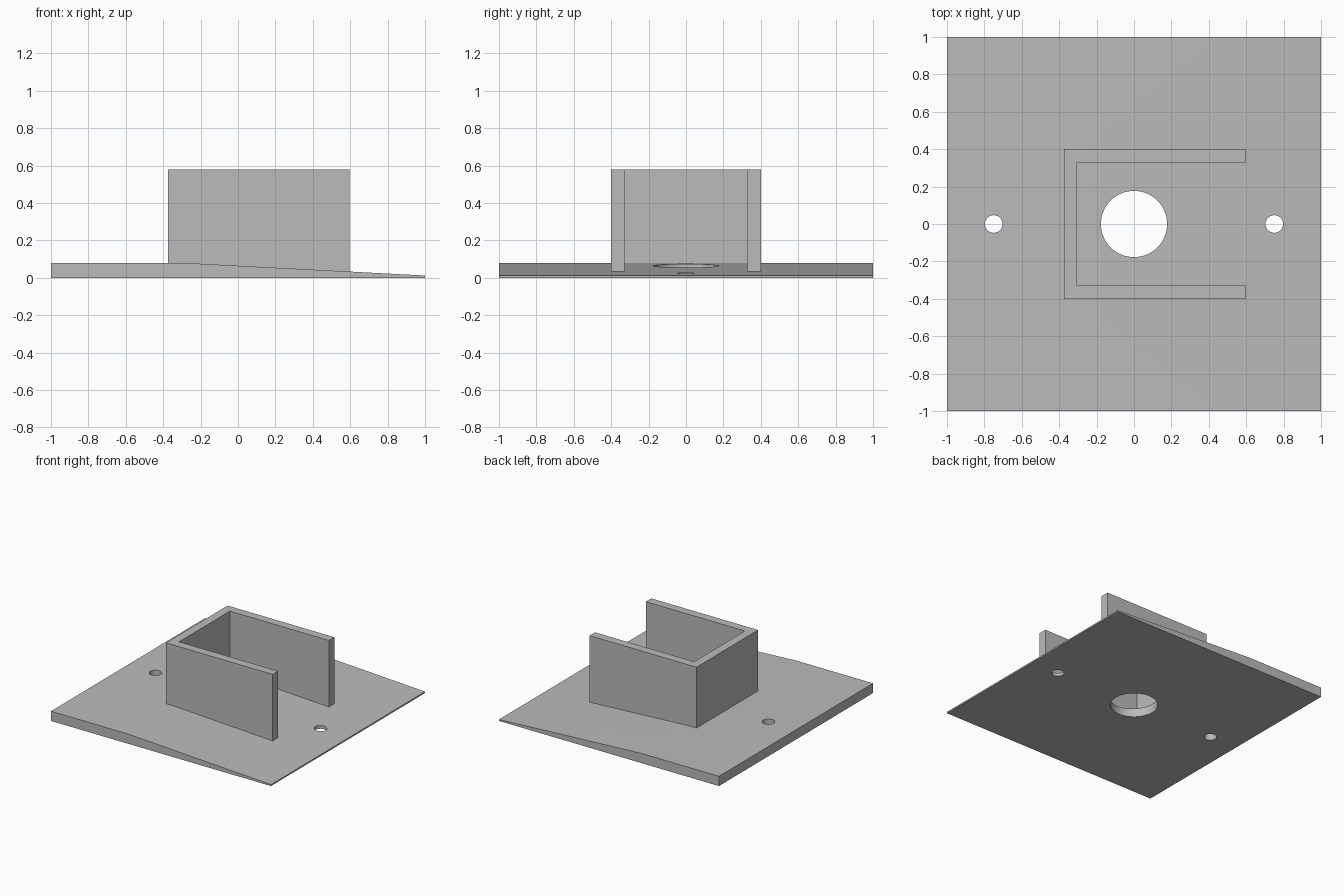
import bpy
import bmesh
from mathutils import Vector

cube = bpy.data.objects.get("Cube")
if cube:
    bpy.data.objects.remove(cube, do_unlink=True)

grey = bpy.data.materials.new("plain grey")
grey.use_nodes = True
colour = (0.5, 0.5, 0.5, 1)
grey.diffuse_color = colour
grey.node_tree.nodes["Principled BSDF"].inputs["Base Color"].default_value = colour


def extrude_profile(name, points, direction):
    """Make a solid by sweeping a flat outline along a direction."""
    bm = bmesh.new()
    face = bm.faces.new([bm.verts.new(p) for p in points])
    swept = bmesh.ops.extrude_face_region(bm, geom=[face])["geom"]
    verts = [v for v in swept if isinstance(v, bmesh.types.BMVert)]
    bmesh.ops.translate(bm, verts=verts, vec=Vector(direction))
    bmesh.ops.recalc_face_normals(bm, faces=bm.faces)
    mesh = bpy.data.meshes.new(name)
    bm.to_mesh(mesh)
    bm.free()
    mesh.materials.append(grey)
    obj = bpy.data.objects.new(name, mesh)
    bpy.context.collection.objects.link(obj)
    return obj


# Base plate: level on one side, tapering to a thin edge on the other
side = [(-1, 0), (1, 0), (1, 0.012), (-0.3, 0.08), (-1, 0.08)]
plate = extrude_profile("base_plate", [(x, -1, z) for x, z in side], (0, 2, 0))

# Round through holes: a large centre opening and two screw holes
for name, x, radius in (("centre_hole", 0, 0.177),
                        ("left_screw_hole", 0.75, 0.047),
                        ("right_screw_hole", -0.75, 0.047)):
    bpy.ops.mesh.primitive_cylinder_add(vertices=64, radius=radius, depth=1,
                                        location=(x, 0, 0))
    cutter = bpy.context.object
    cutter.name = name + "_cutter"
    cutter.data.materials.append(grey)
    cutter.hide_render = True
    cutter.hide_set(True)
    cut = plate.modifiers.new(name, "BOOLEAN")
    cut.operation = "DIFFERENCE"
    cut.solver = "EXACT"
    cut.object = cutter

# Bake the holes and drop the cutters
bpy.context.view_layer.update()
graph = bpy.context.evaluated_depsgraph_get()
baked = bpy.data.meshes.new_from_object(plate.evaluated_get(graph))
cutters = [m.object for m in plate.modifiers]
plate.modifiers.clear()
plate.data = baked
for cutter in cutters:
    bpy.data.objects.remove(cutter, do_unlink=True)

# Smooth the hole walls only
bpy.ops.object.select_all(action="DESELECT")
plate.select_set(True)
bpy.context.view_layer.objects.active = plate
bpy.ops.object.shade_smooth_by_angle(angle=0.5)

# U-shaped bracket wall, open towards the thin edge, sunk into the plate
half = [(-0.375, 0.4), (0.595, 0.4), (0.595, 0.33), (-0.305, 0.33)]
outline = half + [(x, -y) for x, y in reversed(half)]
extrude_profile("bracket_wall", [(x, y, 0.02) for x, y in outline], (0, 0, 0.56))
